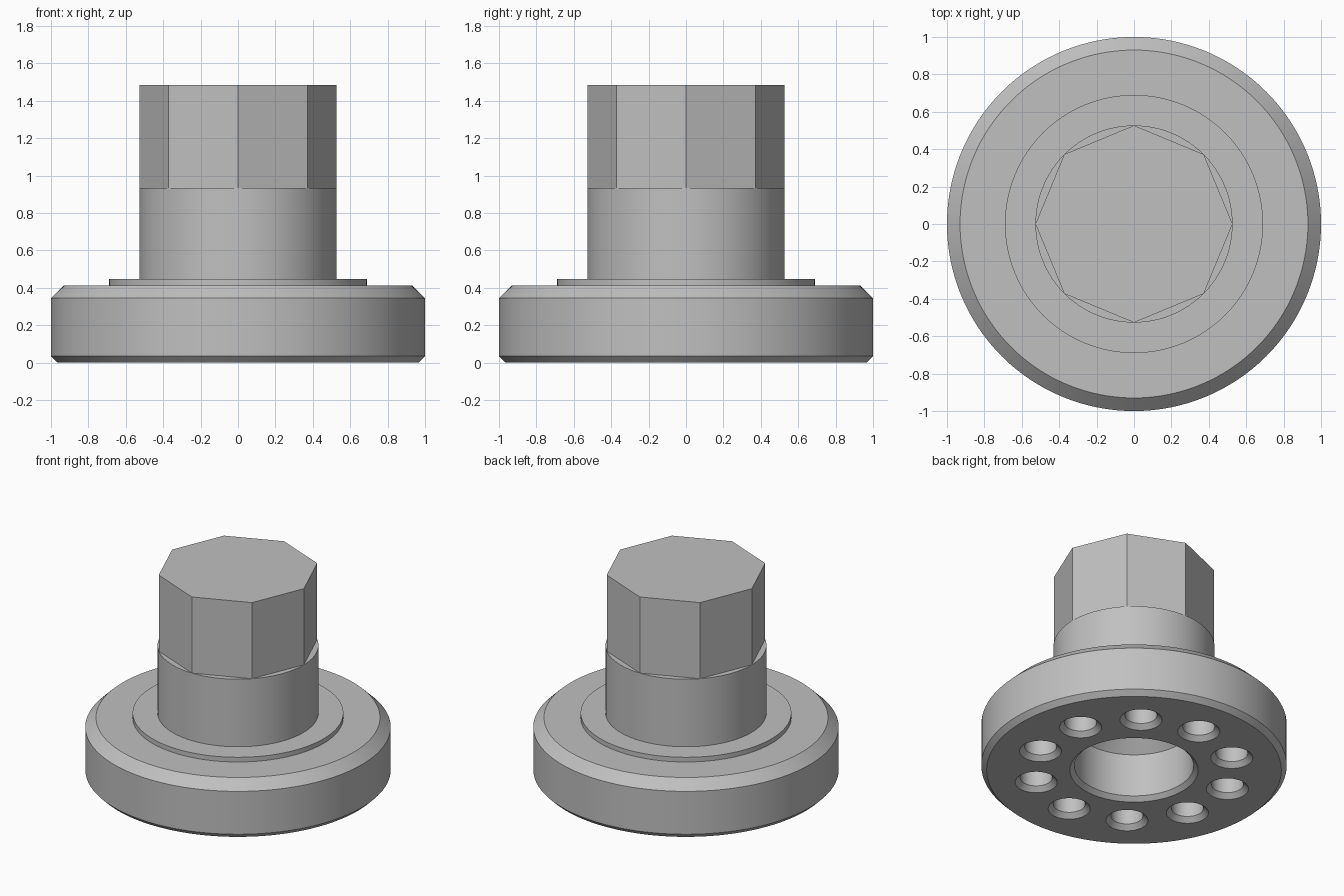
import bpy
import bmesh
from math import cos, sin, pi, radians
from mathutils import Matrix

cube = bpy.data.objects.get("Cube")
if cube:
    bpy.data.objects.remove(cube, do_unlink=True)

# Material
GREY = (0.53, 0.53, 0.53, 1)
steel = bpy.data.materials.new("plain grey")
steel.use_nodes = True
steel.diffuse_color = GREY
steel.node_tree.nodes["Principled BSDF"].inputs["Base Color"].default_value = GREY


def lathe(bm, profile, segments, offset=(0, 0)):
    """Revolve an (r, z) profile that starts and ends on the axis."""
    rings = []
    for r, z in profile:
        count = segments if r > 0 else 1
        rings.append([bm.verts.new((offset[0] + r * cos(2 * pi * i / segments),
                                    offset[1] + r * sin(2 * pi * i / segments), z))
                      for i in range(count)])
    for a, b in zip(rings, rings[1:]):
        for i in range(segments):
            j = (i + 1) % segments
            if len(a) == 1:
                bm.faces.new((a[0], b[j], b[i]))
            elif len(b) == 1:
                bm.faces.new((a[i], a[j], b[0]))
            else:
                bm.faces.new((a[i], a[j], b[j], b[i]))


def make_object(name, bm):
    bmesh.ops.recalc_face_normals(bm, faces=bm.faces)
    mesh = bpy.data.meshes.new(name)
    bm.to_mesh(mesh)
    bm.free()
    mesh.materials.append(steel)
    obj = bpy.data.objects.new(name, mesh)
    bpy.context.collection.objects.link(obj)
    return obj


def activate(obj):
    bpy.ops.object.select_all(action="DESELECT")
    obj.select_set(True)
    bpy.context.view_layer.objects.active = obj


# Flange, raised collar and round shank, with a chamfered blind bore below
bore = [(0, 0.44), (0.29, 0.44), (0.39, 0.34), (0.39, 0.03), (0.42, 0)]
flange = [(0.965, 0), (1, 0.035), (1, 0.345), (0.93, 0.413)]
shank = [(0.69, 0.413), (0.69, 0.447), (0.527, 0.447), (0.527, 0.935), (0, 0.935)]
bm = bmesh.new()
lathe(bm, bore + flange + shank, 128)
body = make_object("flanged_body", bm)

# Ring of countersunk blind holes
bm = bmesh.new()
hole = [(0, -0.02), (0.158, -0.02), (0.105, 0.033), (0.105, 0.32), (0, 0.32)]
for k in range(10):
    angle = radians(18 + 36 * k)
    lathe(bm, hole, 40, (0.66 * cos(angle), 0.66 * sin(angle)))
cutter = make_object("hole_cutter", bm)
cutter.hide_render = True
activate(body)
mod = body.modifiers.new("holes", "BOOLEAN")
mod.operation = "DIFFERENCE"
mod.solver = "EXACT"
mod.object = cutter
bpy.ops.object.modifier_apply(modifier=mod.name)
bpy.data.objects.remove(cutter, do_unlink=True)
bpy.ops.object.shade_smooth_by_angle(angle=radians(25))

# Eight-sided head, flat shaded, corners on the axes
bm = bmesh.new()
bmesh.ops.create_circle(bm, cap_ends=True, segments=8, radius=0.527,
                        matrix=Matrix.Translation((0, 0, 0.935)))
bmesh.ops.rotate(bm, verts=bm.verts, matrix=Matrix.Rotation(0, 3, "Z"))
top = bmesh.ops.extrude_face_region(bm, geom=list(bm.faces))["geom"]
bmesh.ops.translate(bm, vec=(0, 0, 0.55),
                    verts=[v for v in top if isinstance(v, bmesh.types.BMVert)])
make_object("octagonal_head", bm)
